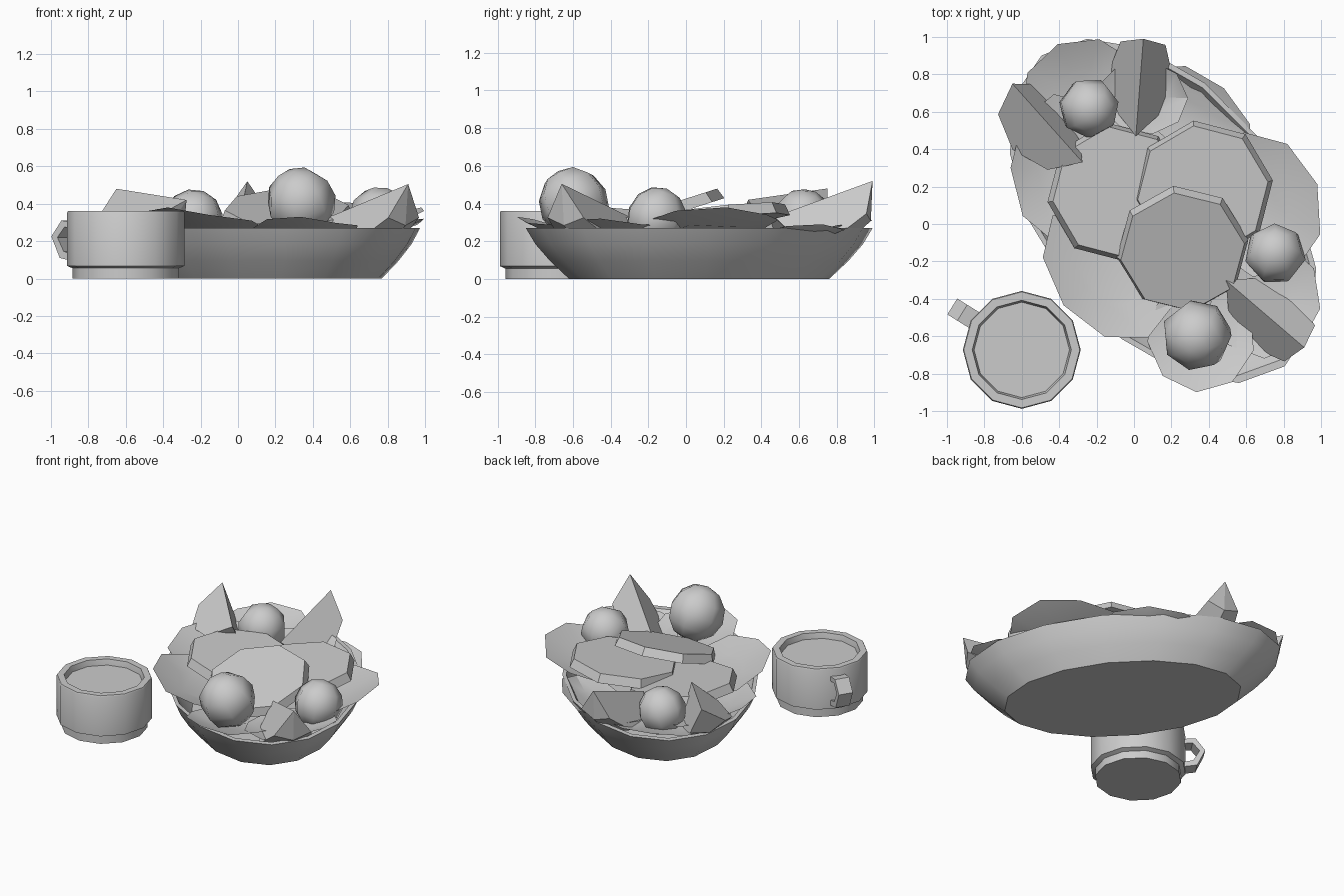
import bpy, bmesh, math
from mathutils import Vector, Matrix, Euler

if "Cube" in bpy.data.objects:
    bpy.data.objects.remove(bpy.data.objects["Cube"])


def finish(name, bm, smooth=None):
    bmesh.ops.recalc_face_normals(bm, faces=bm.faces[:])
    me = bpy.data.meshes.new(name)
    bm.to_mesh(me)
    bm.free()
    ob = bpy.data.objects.new(name, me)
    bpy.context.collection.objects.link(ob)
    if smooth:
        bpy.ops.object.select_all(action='DESELECT')
        ob.select_set(True)
        bpy.context.view_layer.objects.active = ob
        bpy.ops.object.shade_smooth_by_angle(angle=math.radians(smooth))
    return ob


def lathe(name, profile, sides, matrix, phase=0.0, smooth=None):
    """Stack rings of (radius, z), capped at both ends."""
    bm = bmesh.new()
    rings = []
    for r, z in profile:
        rings.append([bm.verts.new(matrix @ Vector((
            r * math.cos(phase + math.tau * i / sides),
            r * math.sin(phase + math.tau * i / sides), z))) for i in range(sides)])
    for a, b in zip(rings, rings[1:]):
        for i in range(sides):
            j = (i + 1) % sides
            bm.faces.new((a[i], a[j], b[j], b[i]))
    bm.faces.new(rings[0])
    bm.faces.new(rings[-1])
    return finish(name, bm, smooth)


def slice_disc(name, centre, normal, r, phase):
    rot = Vector((0, 0, 1)).rotation_difference(Vector(normal)).to_matrix().to_4x4()
    lathe(name, [(r, -0.03), (r * 0.94, 0.03)], 8,
          Matrix.Translation(centre) @ rot, math.radians(phase))


def wedge(name, p0, p1, roll, half=38, steps=4):
    """Fruit wedge: two half discs sharing a straight ridge, joined by rind."""
    p0, p1 = Vector(p0), Vector(p1)
    mid, axis = (p0 + p1) / 2, (p1 - p0).normalized()
    r = (p1 - p0).length / 2
    side = axis.cross(Vector((0, 0, 1))).normalized()
    down = axis.cross(side).normalized()
    if down.z > 0:
        down = -down
    bm = bmesh.new()
    a, b = bm.verts.new(p0), bm.verts.new(p1)
    arcs = []
    for ang in (roll - half, roll, roll + half):
        t = math.radians(ang)
        d = down * math.cos(t) + side * math.sin(t)
        arcs.append([bm.verts.new(mid - axis * r * math.cos(math.pi * k / steps)
                                  + d * r * math.sin(math.pi * k / steps))
                     for k in range(1, steps)])
    for arc in (arcs[0], arcs[-1]):
        bm.faces.new([a] + arc + [b])
    for u, v in zip(arcs, arcs[1:]):
        bm.faces.new((a, u[0], v[0]))
        bm.faces.new((b, u[-1], v[-1]))
        for k in range(steps - 2):
            bm.faces.new((u[k], u[k + 1], v[k + 1], v[k]))
    finish(name, bm)


def leaf(name, cx, cy, ang, a, b, z_in, z_out):
    """Thin cupped leaf, raised at its outer end."""
    t = math.radians(ang)
    out, tan = Vector((math.cos(t), math.sin(t), 0)), Vector((-math.sin(t), math.cos(t), 0))
    bm = bmesh.new()
    rings = []
    for f, sag in ((0.5, 0.04), (1.0, 0.0)):
        ring = []
        for i in range(9):
            q = math.tau * i / 9
            u = f * math.cos(q)
            p = Vector((cx, cy, 0)) + out * a * u + tan * b * f * math.sin(q)
            p.z = z_in + (z_out - z_in) * (u + 1) / 2 - sag + 0.01 * f * (-1) ** i
            ring.append(bm.verts.new(p))
        rings.append(ring)
    bm.faces.new(rings[0])
    for i in range(9):
        j = (i + 1) % 9
        bm.faces.new((rings[0][i], rings[0][j], rings[1][j], rings[1][i]))
    finish(name, bm, 25)


# oval serving bowl
oval = (Matrix.Translation((0.155, 0.07, 0)) @ Matrix.Rotation(math.radians(128), 4, 'Z')
        @ Matrix.Diagonal((1.055, 0.645, 1, 1)))
lathe("bowl", [(0.75, 0), (0.86, 0.095), (0.945, 0.185), (1, 0.27), (0.96, 0.27),
               (0.86, 0.15), (0.73, 0.04)], 16, oval, smooth=35)

# salad leaves
for i, args in enumerate([
        (0.67, 0.10, 20, 0.33, 0.40, 0.21, 0.37),
        (0.70, -0.40, -10, 0.30, 0.32, 0.22, 0.31),
        (0.36, -0.60, -95, 0.30, 0.29, 0.21, 0.32),
        (-0.14, -0.25, 218, 0.30, 0.42, 0.20, 0.37),
        (-0.38, 0.30, 180, 0.28, 0.40, 0.24, 0.31),
        (-0.28, 0.69, 115, 0.30, 0.33, 0.22, 0.31),
        (0.05, 0.68, 80, 0.20, 0.24, 0.24, 0.28),
        (0.34, 0.57, 48, 0.21, 0.36, 0.20, 0.28)]):
    leaf(f"leaf_{i + 1}", *args)

# round slices
slice_disc("slice_left", (-0.09, 0.17, 0.30), (0.12, 0.0, 1), 0.375, 8)
slice_disc("slice_right", (0.37, 0.18, 0.335), (-0.07, -0.1, 1), 0.375, 8)
slice_disc("slice_front", (0.26, -0.14, 0.35), (0.0, -0.32, 1), 0.355, 8)

# small round fruits, few-sided
for i, (x, y, z, r, rot) in enumerate([
        (-0.24, 0.62, 0.315, 0.163, (0.2, 0.3, 0.5)),
        (0.335, -0.595, 0.405, 0.19, (0.4, -0.3, 0.2)),
        (0.755, -0.16, 0.325, 0.165, (-0.2, 0.3, 0.9))]):
    bm = bmesh.new()
    bmesh.ops.create_uvsphere(bm, u_segments=7, v_segments=6, radius=r,
                              matrix=Matrix.Translation((x, y, z)) @ Euler(rot).to_matrix().to_4x4())
    finish(f"round_fruit_{i + 1}", bm, 60)

# fruit wedges
wedge("wedge_back", (0.01, 0.47, 0.33), (0.05, 0.99, 0.52), 0)
wedge("wedge_left", (-0.65, 0.75, 0.48), (-0.275, 0.33, 0.42), 18)
wedge("wedge_right", (0.49, -0.30, 0.33), (0.91, -0.66, 0.505), 0)

# mug and drink
mug = Matrix.Translation((-0.6, -0.673, 0))
lathe("mug", [(0.285, 0), (0.285, 0.055), (0.315, 0.068), (0.315, 0.35), (0.31, 0.36),
              (0.265, 0.36), (0.25, 0.3), (0.25, 0.06)], 12, mug, smooth=35)
lathe("drink", [(0.252, 0.29), (0.255, 0.32)], 12, mug)

# mug handle, a bent strap
outer = [(0.29, 0.30), (0.375, 0.31), (0.438, 0.225), (0.385, 0.11), (0.29, 0.09)]
inner = [(0.29, 0.265), (0.355, 0.275), (0.40, 0.22), (0.36, 0.145), (0.29, 0.125)]
turn = mug @ Matrix.Rotation(math.radians(148), 4, 'Z')
bm = bmesh.new()
rows = [[bm.verts.new(turn @ Vector((x, y, z))) for x, z in pts]
        for pts, y in ((outer, -0.05), (outer, 0.05), (inner, 0.05), (inner, -0.05))]
for k in range(4):
    u, v = rows[k], rows[(k + 1) % 4]
    for i in range(4):
        bm.faces.new((u[i], u[i + 1], v[i + 1], v[i]))
for end in (0, -1):
    bm.faces.new([row[end] for row in rows])
finish("mug_handle", bm, 35)
